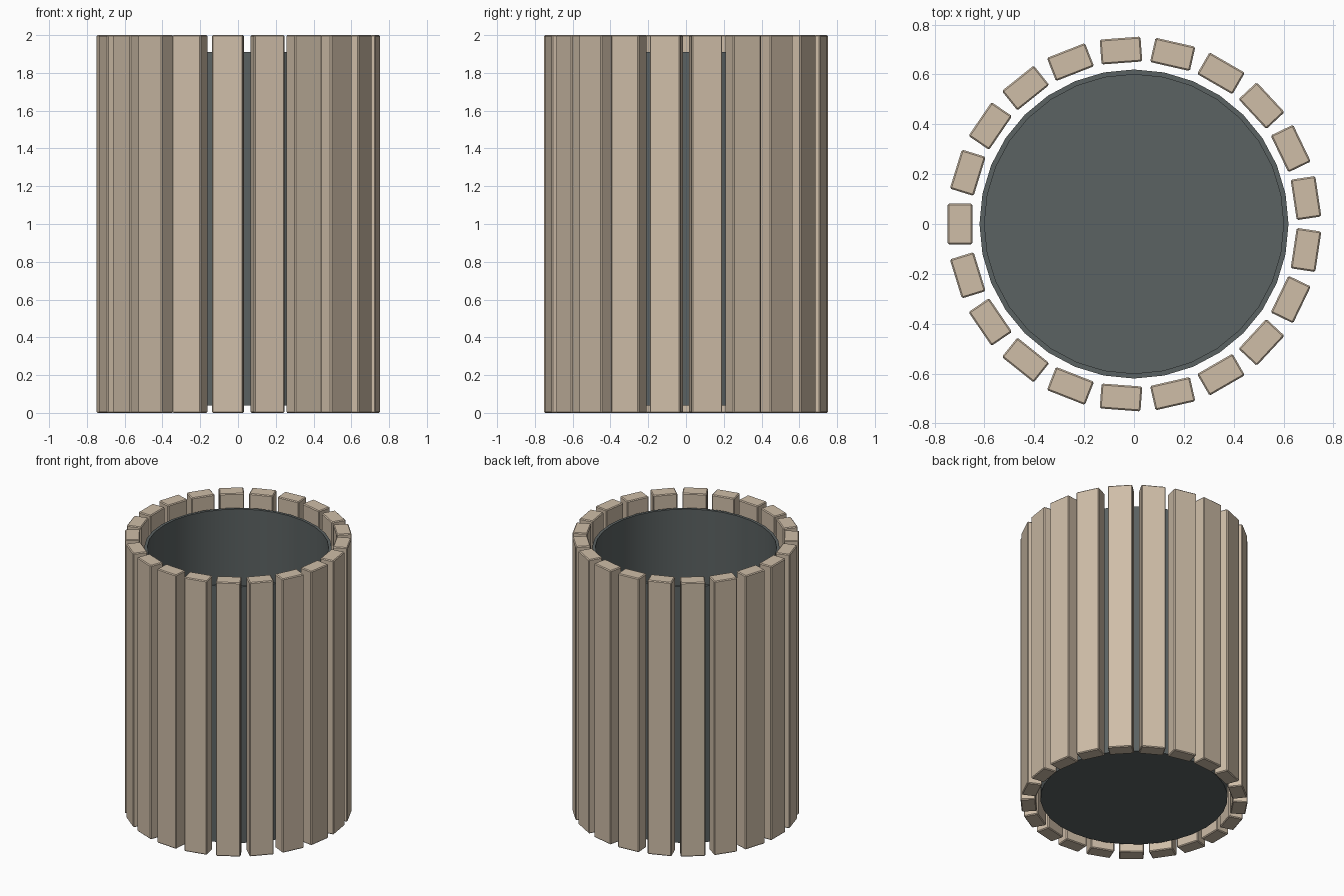
import bpy, bmesh, math
from mathutils import Matrix

cube = bpy.data.objects.get("Cube")
if cube:
    bpy.data.objects.remove(cube, do_unlink=True)


def material(name, colour):
    mat = bpy.data.materials.new(name)
    mat.use_nodes = True
    mat.diffuse_color = colour
    mat.node_tree.nodes["Principled BSDF"].inputs["Base Color"].default_value = colour
    return mat


def add_object(name, bm, mat):
    mesh = bpy.data.meshes.new(name)
    bm.to_mesh(mesh)
    bm.free()
    mesh.materials.append(mat)
    obj = bpy.data.objects.new(name, mesh)
    bpy.context.collection.objects.link(obj)
    return obj


wood = material("pale wood", (0.62, 0.51, 0.39, 1))
grey = material("dark slate grey", (0.105, 0.122, 0.122, 1))

# Open inner container: a profile revolved into outer wall, rim, inner wall and floor
SIDES = 32
profile = [(0.62, 0.04), (0.62, 1.91), (0.60, 1.91), (0.60, 0.06)]
bm = bmesh.new()
rings = []
for radius, z in profile:
    angles = [math.tau * i / SIDES for i in range(SIDES)]
    rings.append([bm.verts.new((radius * math.cos(a), radius * math.sin(a), z)) for a in angles])
for low, high in zip(rings, rings[1:]):
    for i in range(SIDES):
        j = (i + 1) % SIDES
        bm.faces.new((low[i], low[j], high[j], high[i]))
bm.faces.new(rings[0][::-1])
bm.faces.new(rings[-1])
bmesh.ops.recalc_face_normals(bm, faces=bm.faces)
container = add_object("inner_container", bm, grey)
bpy.context.view_layer.objects.active = container
container.select_set(True)
bpy.ops.object.shade_smooth_by_angle(angle=math.radians(30))
container.select_set(False)

# Ring of upright slats with lightly chamfered edges
SLATS = 21
for i in range(SLATS):
    bm = bmesh.new()
    bmesh.ops.create_cube(bm, size=1)
    bmesh.ops.scale(bm, vec=(0.10, 0.164, 2.0), verts=bm.verts)
    bmesh.ops.bevel(bm, geom=bm.edges[:], offset=0.006, segments=1, affect='EDGES')
    turn = Matrix.Rotation(math.pi + math.tau * i / SLATS, 4, 'Z')
    bm.transform(turn @ Matrix.Translation((0.698, 0, 1)))
    add_object(f"slat_{i + 1}", bm, wood)
